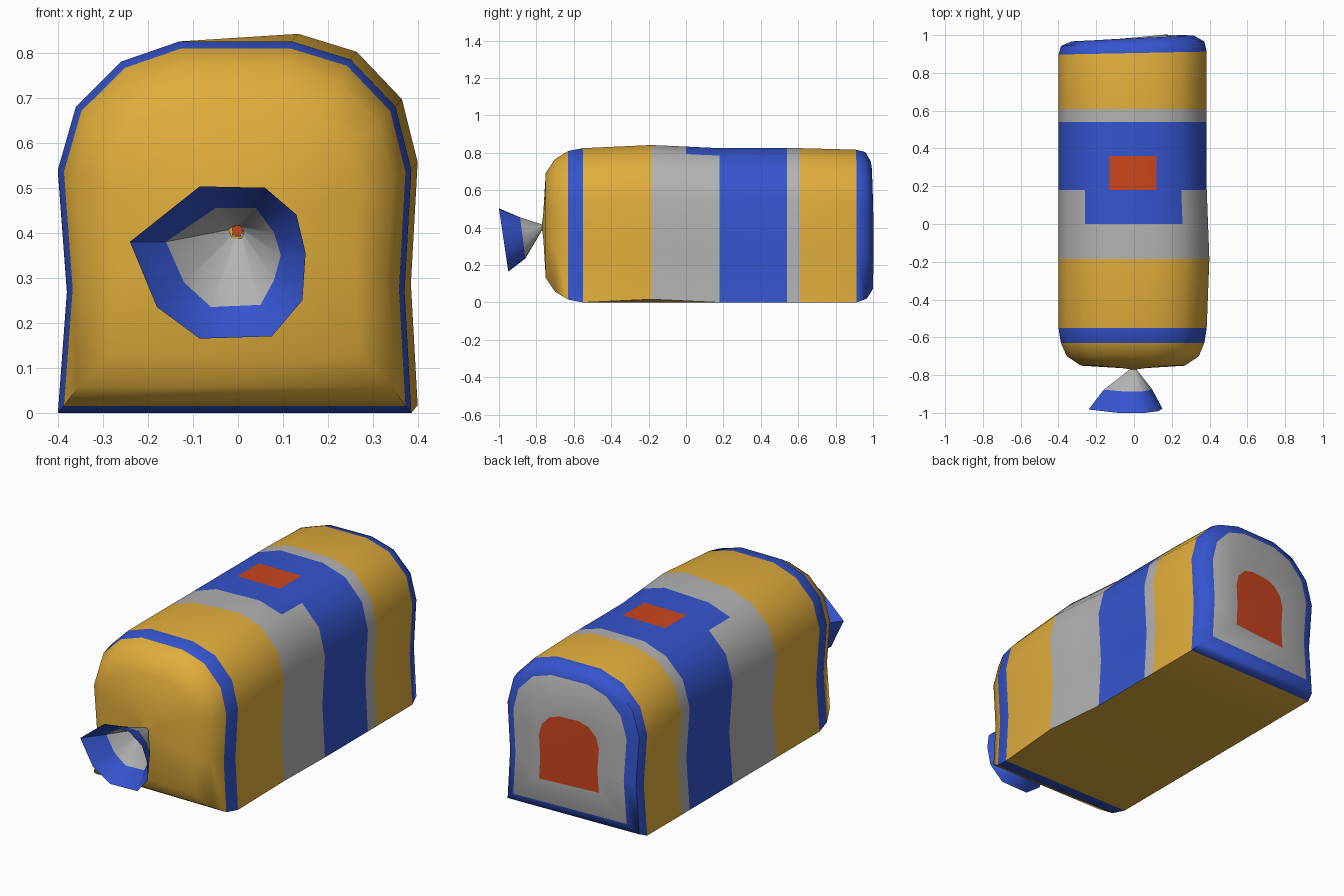
import bpy, bmesh, math

if "Cube" in bpy.data.objects:
    bpy.data.objects.remove(bpy.data.objects["Cube"])

# Colours
COLOURS = {
    "gold": (0.75, 0.42, 0.045, 1),
    "blue": (0.035, 0.09, 0.62, 1),
    "grey": (0.45, 0.45, 0.45, 1),
    "orange": (0.60, 0.06, 0.012, 1),
}
NAMES = list(COLOURS)
MATS = []
for n, c in COLOURS.items():
    m = bpy.data.materials.new(n)
    m.diffuse_color = c
    m.use_nodes = True
    m.node_tree.nodes["Principled BSDF"].inputs["Base Color"].default_value = m.diffuse_color
    MATS.append(m)


def loft(name, rings, colour_of, cap_colour=None, sharp=50):
    """Skin closed rings; colour_of(ring, segment) gives each face colour."""
    bm = bmesh.new()
    rows = [[bm.verts.new(p) for p in r] for r in rings]
    n = len(rows[0])
    for r in range(len(rows) - 1):
        for i in range(n):
            j = (i + 1) % n
            f = bm.faces.new((rows[r][i], rows[r + 1][i], rows[r + 1][j], rows[r][j]))
            f.material_index = NAMES.index(colour_of(r, i))
    if cap_colour:
        f = bm.faces.new(rows[-1])
        f.material_index = NAMES.index(cap_colour)
    bmesh.ops.recalc_face_normals(bm, faces=bm.faces)
    for f in bm.faces:
        f.smooth = True
    me = bpy.data.meshes.new(name)
    bm.to_mesh(me)
    bm.free()
    for m in MATS:
        me.materials.append(m)
    me.set_sharp_from_angle(angle=math.radians(sharp))
    ob = bpy.data.objects.new(name, me)
    bpy.context.collection.objects.link(ob)
    return ob


# Loaf cross-section (x, z)
PROFILE = [(-.40, 0), (-.38, .27), (-.40, .54), (-.36, .68), (-.26, .78), (-.13, .825),
           (.12, .825), (.25, .785), (.35, .68), (.385, .54), (.37, .27), (.385, 0)]
MID = 0.41


def section(y, sx=1, sz=1, cz=MID, shear=0.0, bulge=0.0):
    pts = []
    for x, z in PROFILE:
        b = bulge if x > 0 else 0
        pts.append(((x + b) * sx, y + shear * x, cz + (z + b * 1.2 - MID) * sz))
    return pts


# Bag stations from the pinched front to the panelled back: ring, band colour after it
stations = [
    (section(-.77, .03, .03, .405), "gold"),
    (section(-.763, .16, .16), "gold"),
    (section(-.75, .70, .68), "gold"),
    (section(-.70, .89, .86), "gold"),
    (section(-.63, .967, .963), "blue"),
    (section(-.55), "gold"),
    (section(-.185, bulge=.014), "grey"),
    (section(0, bulge=.007), "notch"),
    (section(.18), "label"),
    (section(.36), "blue"),
    (section(.54), "grey"),
    (section(.61), "gold"),
    (section(.905, sz=.99, cz=.406, shear=.02), "blue"),
    (section(.955, .965, .95, shear=.03), "blue"),
    (section(.983, .82, .83, shear=.04), "grey"),
    (section(.987, .42, .43, .37, shear=.04), "orange"),
]


def bag_colour(r, i):
    c = stations[r][1]
    if i == 11 and 5 <= r <= 11:            # plain underside
        return "gold"
    if c == "notch":                        # grey panels reach further on the sides
        return "blue" if 4 <= i <= 6 else "grey"
    if c == "label":                        # small patch on top
        return "orange" if i == 5 else "blue"
    return c


loft("bread_bag", [s[0] for s in stations], bag_colour, "orange")

# Gathered bag opening: neck, grey cone, blue flared rim
RIM = [(-.24, .38), (-.085, .503), (.06, .50), (.13, .44), (.15, .355),
       (.143, .25), (.075, .17), (-.085, .165), (-.18, .235)]
INNER = [(-.16, .38), (-.05, .455), (.04, .455), (.08, .40), (.095, .35),
         (.08, .295), (.05, .24), (-.06, .235), (-.12, .29)]


def tilt(z, y_low, y_high):
    return y_low + (y_high - y_low) * (z - .165) / .338


tail = [
    [(x * .1, -.765, .405 + (z - .35) * .1) for x, z in INNER],
    [(x, tilt(z, -.85, -.893), z) for x, z in INNER],
    [(x, tilt(z, -.95, -1.0), z) for x, z in RIM],
]
loft("bag_opening", tail, lambda r, i: ("grey", "blue")[r], sharp=60)
